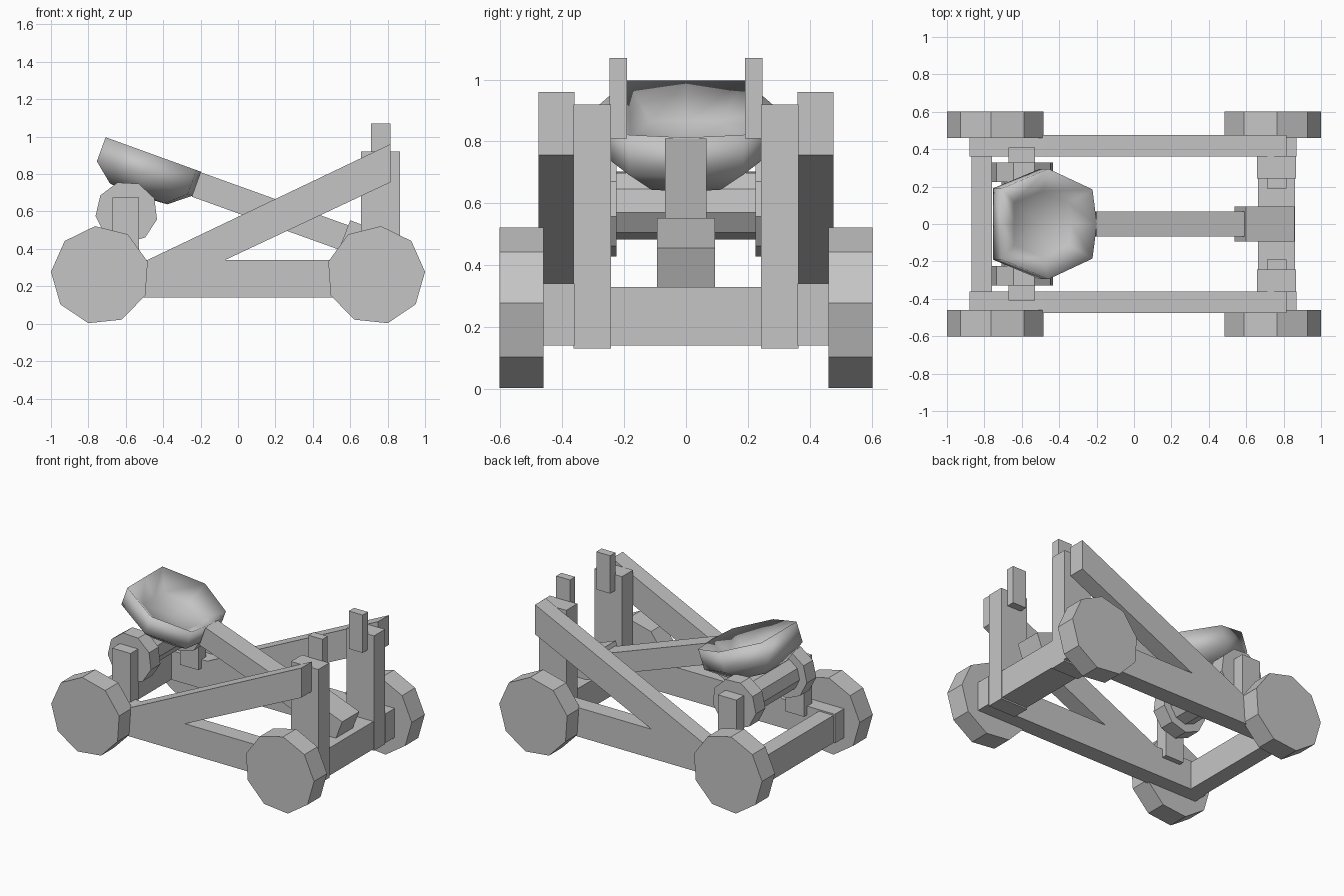
import bpy, bmesh, math
from mathutils import Matrix, Vector

if "Cube" in bpy.data.objects:
    bpy.data.objects.remove(bpy.data.objects["Cube"])

grey = bpy.data.materials.new("plain_grey")
grey.diffuse_color = (0.56, 0.56, 0.56, 1)
grey.use_nodes = True
grey.node_tree.nodes["Principled BSDF"].inputs["Base Color"].default_value = grey.diffuse_color


def finish(name, bm, smooth=False):
    bmesh.ops.recalc_face_normals(bm, faces=bm.faces[:])
    me = bpy.data.meshes.new(name)
    for f in bm.faces:
        f.smooth = smooth
    bm.to_mesh(me)
    bm.free()
    me.materials.append(grey)
    ob = bpy.data.objects.new(name, me)
    bpy.context.collection.objects.link(ob)
    return ob


def prism(name, profile, y0, y1):
    """Extrude an (x, z) profile from y0 to y1."""
    bm = bmesh.new()
    a = [bm.verts.new((x, y0, z)) for x, z in profile]
    b = [bm.verts.new((x, y1, z)) for x, z in profile]
    n = len(a)
    bm.faces.new(a)
    bm.faces.new(b[::-1])
    for i in range(n):
        j = (i + 1) % n
        bm.faces.new((a[i], b[i], b[j], a[j]))
    return finish(name, bm)


def box(name, x0, x1, y0, y1, z0, z1):
    return prism(name, [(x0, z0), (x1, z0), (x1, z1), (x0, z1)], y0, y1)


def ngon(cx, cz, r, start, flip=1, n=9):
    angs = [math.radians(start + 360 * i / n) for i in range(n)]
    return [(cx + flip * r * math.cos(a), cz + r * math.sin(a)) for a in angs]


# Side frame: rail and diagonal brace in one outline
side_outline = [(-.88, .14), (.87, .14), (.87, .34), (-.07, .34),
                (.815, .756), (.815, .96), (-.485, .34), (-.88, .34)]

for s, side in ((-1, "front"), (1, "back")):
    def span(a, b):
        return sorted((s * a, s * b))
    prism("side_frame_" + side, side_outline, *span(.36, .476))
    box("post_" + side, .657, .865, *span(.243, .363), .13, .92)
    box("peg_" + side, .71, .815, *span(.19, .247), .81, 1.07)
    box("roller_support_" + side, -.67, -.53, *span(.325, .41), .28, .675)
    prism("roller_disc_" + side, ngon(-.596, .595, .167, 27), *span(.225, .328))
    for f, end in ((1, "left"), (-1, "right")):
        prism(f"wheel_{side}_{end}", ngon(-.7366 * f, .259, .264, 16, f),
              *span(.46, .602))

# Cross beams and winch roller
box("cross_beam_right", .662, .86, -.365, .365, .14, .33)
box("cross_beam_left", -.87, -.76, -.365, .365, .14, .33)
prism("roller", ngon(-.596, .595, .112, 27), -.24, .24)

# Throwing arm and its tilted base block
prism("throwing_arm", [(-.2, .81), (.64, .508), (.593, .377), (-.247, .679)], -.068, .066)
prism("arm_base", [(.6, .553), (.858, .455), (.795, .292), (.537, .39)], -.093, .093)

# Tilted bowl: outer shell, rim and hollow inside
rim = [(.275, 0), (.25, .185), (0, .295), (-.267, .19),
       (-.267, 0), (-.267, -.19), (0, -.295), (.25, -.185)]
rings = [(.6, -.225), (1, -.137), (1, 0), (.6, -.1)]  # scale, height
bm = bmesh.new()
loops = [[bm.verts.new((x * k, y * k, h)) for x, y in rim] for k, h in rings]
for lo, hi in zip(loops, loops[1:]):
    for i in range(8):
        j = (i + 1) % 8
        bm.faces.new((lo[i], lo[j], hi[j], hi[i]))
for ring, h in ((loops[0], -.235), (loops[-1], -.125)):
    c = bm.verts.new((0, 0, h))
    for i in range(8):
        bm.faces.new((ring[i], ring[(i + 1) % 8], c))
tilt = Matrix.Translation(Vector((-.457, 0, .906))) @ Matrix.Rotation(math.radians(19.9), 4, 'Y')
bm.transform(tilt)
finish("bowl", bm, smooth=True)
